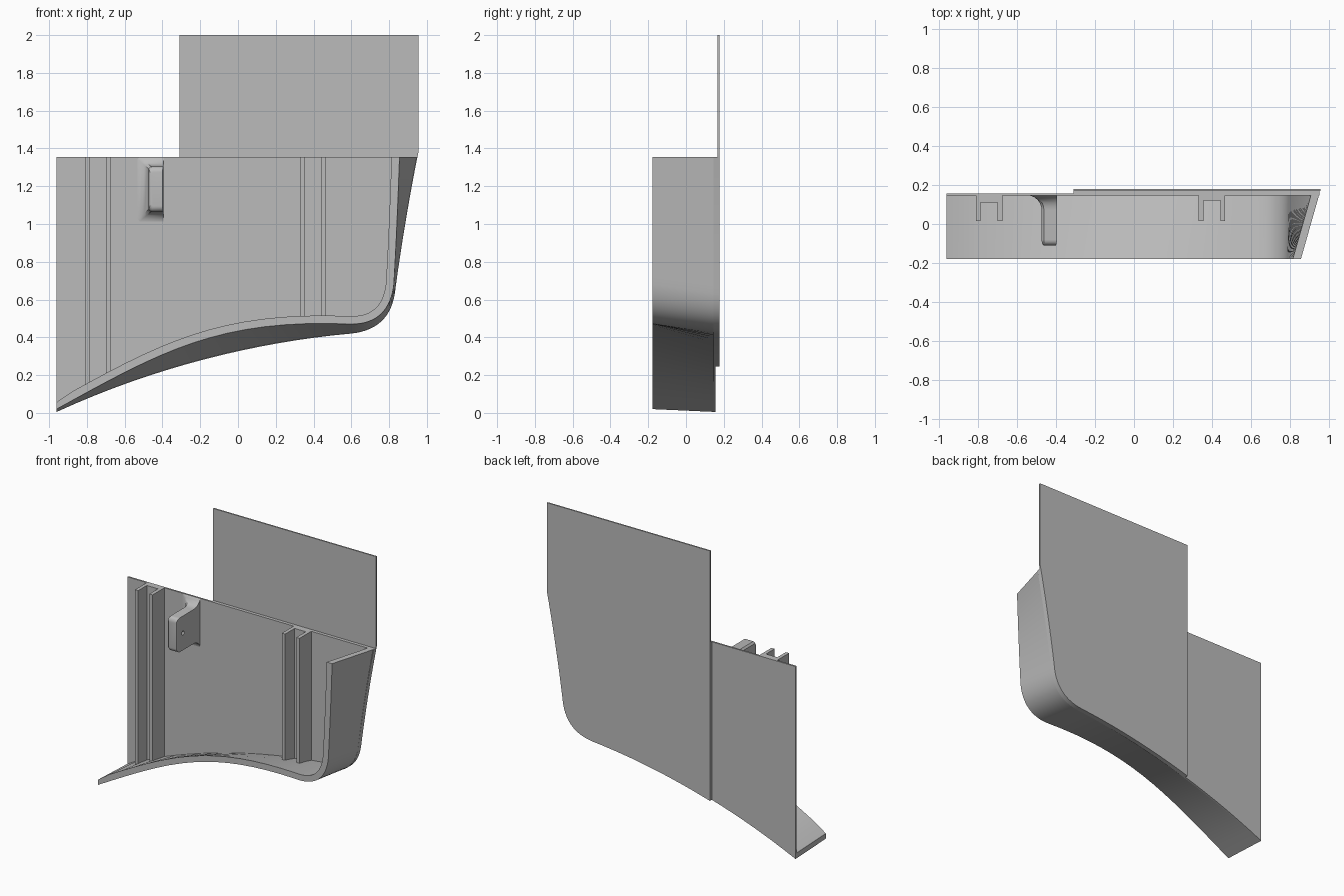
import bpy, bmesh, math
from mathutils import Vector
from mathutils.geometry import interpolate_bezier

if "Cube" in bpy.data.objects:
    bpy.data.objects.remove(bpy.data.objects["Cube"])

grey = bpy.data.materials.new("plain grey")
grey.use_nodes = True
grey.diffuse_color = (0.5, 0.5, 0.5, 1)
grey.node_tree.nodes["Principled BSDF"].inputs["Base Color"].default_value = (0.5, 0.5, 0.5, 1)

LEFT, TOP, FRONT = -0.96, 1.355, -0.178
INNER, BACK, SEAM, REAR = 0.145, 0.157, 0.168, 0.178
COVER_LEFT, COVER_RIGHT = -0.31, 0.955


def finish(name, bm):
    bmesh.ops.recalc_face_normals(bm, faces=bm.faces)
    mesh = bpy.data.meshes.new(name)
    bm.to_mesh(mesh)
    bm.free()
    mesh.materials.append(grey)
    obj = bpy.data.objects.new(name, mesh)
    bpy.context.collection.objects.link(obj)
    bpy.ops.object.select_all(action='DESELECT')
    obj.select_set(True)
    bpy.context.view_layer.objects.active = obj
    bpy.ops.object.shade_smooth_by_angle(angle=math.radians(30))
    return obj


def loft(name, rings):
    """Closed solid through a list of equal-length rings of points."""
    bm = bmesh.new()
    loops = [[bm.verts.new(p) for p in ring] for ring in rings]
    for a, b in zip(loops, loops[1:]):
        for i in range(len(a)):
            j = (i + 1) % len(a)
            bm.faces.new((a[i], a[j], b[j], b[i]))
    bm.faces.new(loops[0])
    bm.faces.new(loops[-1])
    return finish(name, bm)


def plate(name, outline, y0, y1):
    return loft(name, [[(x, y, z) for x, z in outline] for y in (y0, y1)])


def path(*segments):
    """Chain cubic segments into one x-z polyline."""
    pts = []
    for seg in segments:
        p = interpolate_bezier(*[Vector(q) for q in seg], 17)
        pts += p if not pts else p[1:]
    return [Vector((p[0], p[1])) for p in pts]


def inset(pts, d):
    """Shift a polyline to its left, keeping the two ends on the cut lines."""
    out = []
    for i, p in enumerate(pts):
        t = (pts[min(i + 1, len(pts) - 1)] - pts[max(i - 1, 0)]).normalized()
        out.append(p + Vector((-t.y, t.x)) * d)
    out[0].x = LEFT
    out[-1].y = TOP
    return out


# Lower edge and right side of the shell, at the front and at the back
front = path([(LEFT, .02), (-.4, .33), (-.1, .5), (.6, .47)],
             [(.6, .47), (.74, .47), (.81, .55), (.825, .68)],
             [(.825, .68), (.838, .9), (.847, 1.13), (.855, TOP)])
back = path([(LEFT, .005), (-.45, .24), (.1, .375), (.6, .42)],
            [(.6, .42), (.74, .435), (.81, .51), (.83, .63)],
            [(.83, .63), (.86, .86), (.905, 1.13), (.95, TOP)])

# Slanted rim wall
rim = zip(front, inset(front, 0.042), inset(back, 0.042), back)
loft("rim_wall", [[(f.x, FRONT, f.y), (g.x, FRONT, g.y), (h.x, BACK, h.y), (b.x, BACK, b.y)]
                  for f, g, h, b in rim])

# Back panel, then the spacer and tall cover panel behind it
plate("back_panel", [tuple(p) for p in back] + [(LEFT, TOP)], INNER, BACK)


def height_at(pts, x):
    for a, b in zip(pts, pts[1:]):
        if a.x <= x <= b.x:
            return a.y + (b.y - a.y) * (x - a.x) / (b.x - a.x)


edge = [(COVER_LEFT, height_at(back, COVER_LEFT))] + [tuple(p) for p in back if p.x > COVER_LEFT]
plate("cover_spacer", edge + [(COVER_LEFT, TOP)], BACK, SEAM)
plate("cover_panel", edge + [(COVER_RIGHT, 1.38), (COVER_RIGHT, 2), (COVER_LEFT, 2)], SEAM, REAR)


# Two upright channels, each with two flanges and a shallow web
def upright(name, x0, x1, y0):
    low = [(x, height_at(back, x) + 0.035) for x in (x0, x1)]
    plate(name, low + [(x1, TOP), (x0, TOP)], y0, INNER + 0.002)


for side, x, web_y in (("right", -0.81, 0.11), ("left", 0.33, 0.12)):
    upright(side + "_channel_outer_flange", x, x + 0.025, 0.015)
    upright(side + "_channel_inner_flange", x + 0.112, x + 0.137, 0.015)
    upright(side + "_channel_web", x + 0.025, x + 0.112, web_y)

# Bracket with rounded tip and flared root
TIP, ROOT, FLARE, ROUND = -0.11, INNER + 0.002, 0.075, 0.03
X0, X1, Z0, Z1 = -0.473, -0.395, 1.065, 1.305


def bracket_section(y, flare, shrink):
    x0, x1 = X0 - flare + shrink * 0.4, X1 - shrink * 0.2
    z0, z1 = Z0 - flare * 0.85 + shrink, min(Z1 + flare * 0.85 - shrink, TOP)
    c = 0.012
    return [(x0 + c, y, z0), (x1, y, z0), (x1, y, z1), (x0 + c, y, z1),
            (x0, y, z1 - c), (x0, y, z0 + c)]


steps = [math.radians(a) for a in range(0, 91, 15)]
sections = [bracket_section(TIP + ROUND * (1 - math.cos(a)), 0, ROUND * (1 - math.sin(a)))
            for a in steps]
sections += [bracket_section(ROOT - FLARE * (1 - math.sin(a)), FLARE * (1 - math.cos(a)), 0)
             for a in steps]
bracket = loft("bracket", sections)

# Pin hole through the bracket
bpy.ops.mesh.primitive_cylinder_add(vertices=20, radius=0.014, depth=0.3,
                                    location=(X1, -0.045, 1.185),
                                    rotation=(0, math.pi / 2, 0))
cutter = bpy.context.object
cutter.name = "hole_cutter"
cutter.hide_render = True
hole = bracket.modifiers.new("pin_hole", 'BOOLEAN')
hole.operation = 'DIFFERENCE'
hole.object = cutter
bpy.context.view_layer.objects.active = bracket
bpy.ops.object.modifier_apply(modifier=hole.name)
bpy.data.objects.remove(cutter)
